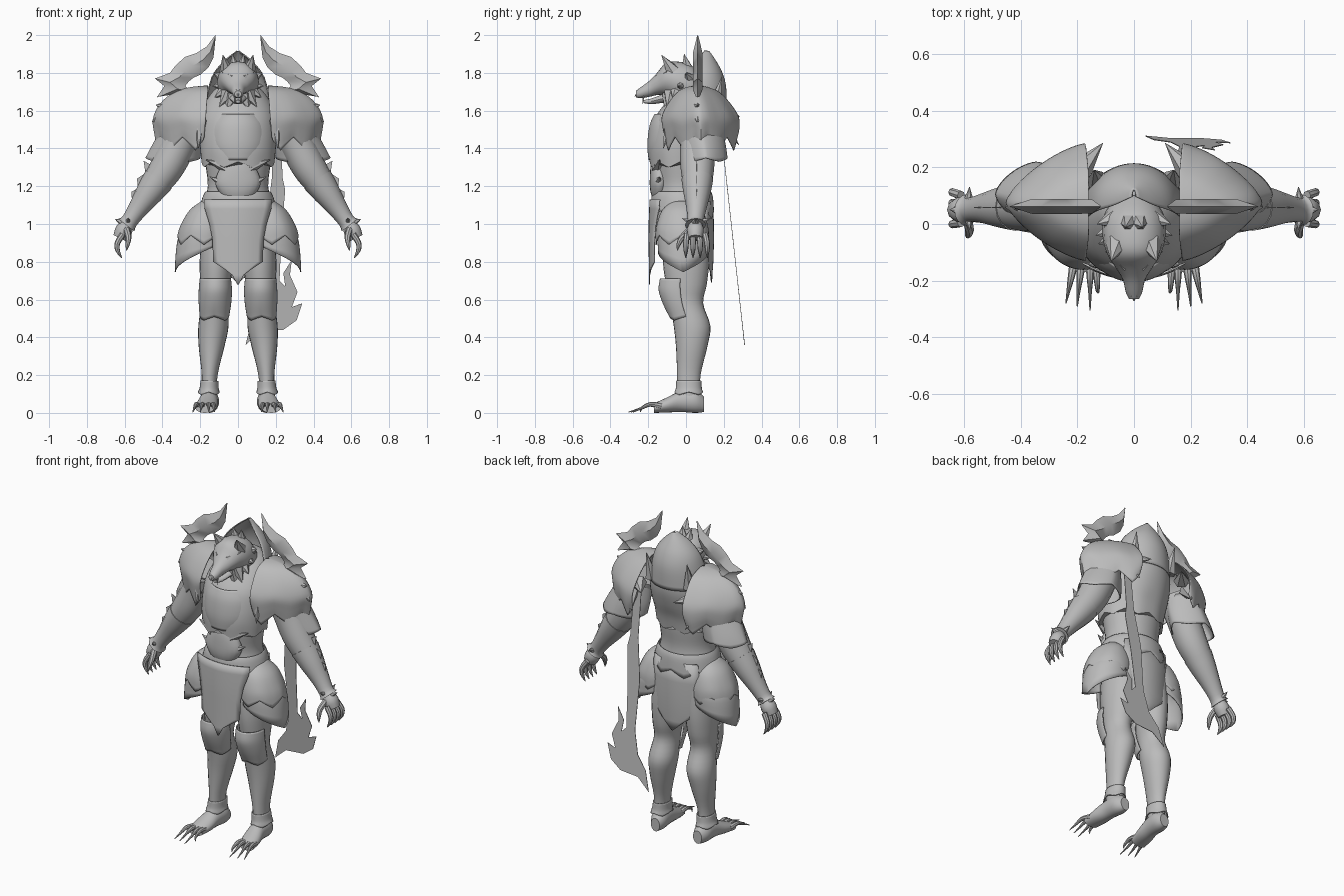
import bpy, bmesh, math
from mathutils import Vector

steel = bpy.data.materials.new("grey")
steel.diffuse_color = (0.5, 0.5, 0.5, 1)


def finish(name, bm, mirror=False, solid=0.0, angle=40):
    bmesh.ops.recalc_face_normals(bm, faces=bm.faces[:])
    me = bpy.data.meshes.new(name)
    bm.to_mesh(me)
    bm.free()
    for p in me.polygons:
        p.use_smooth = angle > 0
    me.set_sharp_from_angle(angle=math.radians(angle))
    me.materials.append(steel)
    ob = bpy.data.objects.new(name, me)
    bpy.context.collection.objects.link(ob)
    if solid:
        m = ob.modifiers.new("thickness", 'SOLIDIFY')
        m.thickness = solid
        m.offset = 0
    if mirror:
        m = ob.modifiers.new("mirror", 'MIRROR')
        m.use_mirror_merge = False
    return ob


def skin(bm, rows, closed=True, caps=True):
    """Join rows of points into a surface."""
    vs = [[bm.verts.new(p) for p in r] for r in rows]
    n = len(vs[0])
    for a, b in zip(vs, vs[1:]):
        for i in range(n if closed else n - 1):
            j = (i + 1) % n
            bm.faces.new((a[i], a[j], b[j], b[i]))
    if closed and caps:
        bm.faces.new(vs[0])
        bm.faces.new(vs[-1])


def smooth_path(pts, steps):
    out = []
    for i in range(len(pts) - 1):
        p = [pts[max(i - 1, 0)], pts[i], pts[i + 1], pts[min(i + 2, len(pts) - 1)]]
        for s in range(steps):
            t = s / steps
            out.append([0.5 * (2 * b + (c - a) * t + (2 * a - 5 * b + 4 * c - d) * t * t
                               + (3 * b - a - 3 * c + d) * t ** 3) for a, b, c, d in zip(*p)])
    return out + [list(pts[-1])]


def loft(name, rings, axis='z', arc=None, n=32, jag=(0, 0), e=1.0, mirror=False,
         steps=4, caps=True, floor=None):
    """Rings are (position on axis, centre 1, centre 2, radius 1, radius 2)."""
    path = smooth_path(rings, steps)
    a0, a1 = arc or (0, 360)
    rows = []
    for k, (t, c1, c2, r1, r2) in enumerate(path):
        f = k / (len(path) - 1)
        row = []
        for i in range(n if arc is None else n + 1):
            u = i / n
            a = math.radians(a0 + (a1 - a0) * u)
            c, s = math.cos(a), math.sin(a)
            p1 = c1 + max(r1, .002) * math.copysign(abs(c) ** e, c)
            p2 = c2 + max(r2, .002) * math.copysign(abs(s) ** e, s)
            tt = t - jag[1] * f ** 4 * (1 - abs(2 * ((u * jag[0]) % 1) - 1))
            q = [p1, p2, tt] if axis == 'z' else [p1, tt, p2]
            if floor is not None:
                q[2] = max(q[2], floor)
            row.append(q)
        rows.append(row)
    bm = bmesh.new()
    skin(bm, rows, arc is None, caps)
    return finish(name, bm, mirror, 0.006 if arc or not caps else 0)


def tube(name, pts, n=8, mirror=True, steps=3):
    """Round limb through points (x, y, z, radius)."""
    pts = smooth_path(pts, steps)
    P = [Vector(p[:3]) for p in pts]
    ref = Vector((0, 1, 0)) if abs((P[-1] - P[0]).normalized().y) < .7 else Vector((0, 0, 1))
    rows = []
    for k, p in enumerate(P):
        d = (P[min(k + 1, len(P) - 1)] - P[max(k - 1, 0)]).normalized()
        u = d.cross(ref).normalized()
        v = u.cross(d)
        r = max(pts[k][3], .001)
        rows.append([p + r * (u * math.cos(i * math.tau / n) + v * math.sin(i * math.tau / n))
                     for i in range(n)])
    bm = bmesh.new()
    skin(bm, rows)
    return finish(name, bm, mirror)


def spike(name, base, tip, r, mirror=True):
    return tube(name, [(*base, r), (*tip, .001)], 6, mirror, 1)


def plate(name, outline, yfun, mirror=False):
    bm = bmesh.new()
    f = bm.faces.new([bm.verts.new((x, yfun(x, z), z)) for x, z in outline])
    f.normal_update()
    bmesh.ops.triangulate(bm, faces=[f])
    return finish(name, bm, mirror, 0.003, 0)


def sheet(name, rows, bend):
    """Curved hanging cloth from rows (z, half width, y)."""
    bm = bmesh.new()
    skin(bm, [[(w * k / 5, y + bend * (w * k / 5) ** 2, z) for k in range(-5, 6)]
              for z, w, y in rows], closed=False)
    return finish(name, bm, solid=0.006)


# torso
loft("waist", [(.88, 0, -.01, .15, .11), (1.0, 0, -.02, .17, .14), (1.1, 0, -.02, .18, .145),
               (1.2, 0, -.02, .16, .135), (1.3, 0, -.02, .17, .145), (1.37, 0, -.02, .18, .15)])
loft("belt", [(1.17, 0, -.02, .17, .15), (1.14, 0, -.02, .185, .16), (1.07, 0, -.02, .205, .165)],
     caps=False, jag=(8, .04), n=48)
loft("cuirass", [(1.74, 0, .07, .08, .08), (1.71, 0, .07, .125, .115), (1.65, 0, .05, .17, .15),
                 (1.57, 0, .02, .2, .18), (1.48, 0, -.005, .205, .182), (1.4, 0, -.025, .2, .172),
                 (1.33, 0, -.03, .193, .162)], jag=(8, .03), n=48)
loft("breastplate", [(1.58, 0, -.05, .12, .115), (1.52, 0, -.05, .155, .14),
                     (1.42, 0, -.05, .165, .152), (1.34, 0, -.05, .14, .145)], arc=(200, 340))
loft("belly_medallion", [(1.36, 0, -.14, .03, .02), (1.32, 0, -.14, .08, .045), (1.23, 0, -.14, .12, .052),
                         (1.17, 0, -.14, .1, .048), (1.12, 0, -.14, .06, .03)], n=20)
for x, z in ((.17, 1.34), (.15, 1.25)):
    spike("belly_spike", (.06, -.15, z - .04), (x, -.14, z), .035)

# hood standing behind the head
loft("hood", [(1.915, 0, .1, .006, .02), (1.865, 0, .08, .07, .075), (1.8, 0, .07, .125, .12),
              (1.72, 0, .06, .155, .15), (1.6, 0, .04, .18, .17)], arc=(-10, 190))
spike("collar_spike", (.13, .15, 1.62), (.14, .19, 1.78), .04)

# wolf head
loft("head", [(.1, 0, 1.69, .07, .07), (.03, 0, 1.73, .105, .11), (-.05, 0, 1.755, .11, .105),
              (-.11, 0, 1.765, .092, .085), (-.155, 0, 1.74, .064, .058), (-.195, 0, 1.715, .04, .042),
              (-.24, 0, 1.695, .029, .029), (-.264, 0, 1.688, .018, .018)], axis='y', n=20)
loft("jaw", [(-.04, 0, 1.68, .065, .05), (-.12, 0, 1.665, .045, .025), (-.18, 0, 1.65, .028, .016),
             (-.225, 0, 1.648, .012, .008)], axis='y', n=14)
spike("nose", (0, -.245, 1.70), (0, -.272, 1.675), .018, False)
spike("fang", (.016, -.225, 1.685), (.018, -.23, 1.635), .008)
spike("ear", (.06, -.07, 1.81), (.08, -.13, 1.895), .04)
spike("brow", (.03, -.15, 1.77), (.09, -.1, 1.81), .02)
for k, (x, y, z) in enumerate([(.135, -.04, 1.73), (.125, -.07, 1.67), (.1, -.1, 1.62), (.06, -.11, 1.59),
                               (.13, .0, 1.8), (.03, -.01, 1.9)]):
    spike("mane_tuft_%d" % k, (x * .5, y + .02, 1.74 + (z - 1.74) * .4), (x, y, z), .042)

# layered shoulder armour, widest at the body and pointed outward
loft("pauldron", [(1.73, .16, .06, .01, .01), (1.72, .16, .06, .1, .06), (1.695, .16, .065, .18, .11),
                  (1.64, .165, .07, .245, .16), (1.57, .17, .075, .278, .2), (1.51, .175, .08, .265, .2),
                  (1.46, .18, .08, .245, .185)],
     e=1.45, arc=(-90, 90), jag=(5, .07), n=40, mirror=True)
loft("pauldron_skirt", [(1.53, .29, .075, .1, .11), (1.42, .32, .095, .13, .112), (1.35, .345, .105, .142, .112)],
     jag=(4, .02), n=40, e=1.3, mirror=True, caps=False)
for k, (a, b, r) in enumerate([((.19, .19, 1.58), (.11, .285, 1.57), .045), ((.24, .18, 1.54), (.19, .28, 1.42), .045),
                               ((.41, .065, 1.57), (.455, .06, 1.54), .04), ((.38, .06, 1.62), (.435, .06, 1.63), .035),
                               ((.2, -.08, 1.55), (.21, -.12, 1.4), .04)]):
    spike("pauldron_spike_%d" % k, a, b, r)

# curved horns with barbed roots
outer = [(.43, 1.67), (.39, 1.73), (.44, 1.77), (.36, 1.80), (.33, 1.84), (.28, 1.885), (.22, 1.905),
         (.165, 1.94), (.12, 2.0)]
inner = [(.40, 1.68), (.25, 1.70), (.28, 1.73), (.26, 1.755), (.235, 1.775), (.2, 1.79), (.155, 1.83),
         (.13, 1.88), (.118, 1.99)]
bm = bmesh.new()
horn = []
for (ax, az), (bx, bz) in zip(outer, inner):
    h = min(.026, .35 * math.hypot(ax - bx, az - bz))
    mx, mz = (ax + bx) / 2, (az + bz) / 2
    horn.append([(ax, .062, az), (mx, .062 - h, mz), (bx, .062, bz), (mx, .062 + h, mz)])
skin(bm, horn)
finish("horn", bm, True, angle=50)

# arms, bracers and clawed hands
tube("arm", [(.25, .05, 1.56, .09), (.31, .06, 1.43, .092), (.37, .06, 1.31, .09), (.43, .06, 1.22, .078),
             (.5, .055, 1.12, .058), (.57, .05, 1.02, .038), (.59, .05, .99, .036)], 16)
tube("bracer", [(.42, .06, 1.235, .084), (.47, .058, 1.165, .072), (.53, .055, 1.08, .053),
                (.575, .05, 1.015, .044), (.59, .05, .995, .055)], 16)
plate("bracer_fin", [(.42, 1.29), (.5, 1.335), (.49, 1.27), (.535, 1.24), (.53, 1.19), (.565, 1.17),
                     (.56, 1.11), (.58, 1.08), (.54, 1.05), (.44, 1.2)], lambda x, z: .058, True)
spike("cuff_spike", (.59, .05, 1.0), (.65, .05, 1.025), .035)
for y in (-.02, .13):
    spike("cuff_side_spike", (.585, .05, 1.0), (.58, y, 1.03), .03)
tube("palm", [(.585, .05, 1.0, .034), (.605, .05, .965, .046), (.625, .05, .925, .038)], 10)
for k in range(4):
    y = .005 + .032 * k
    tube("finger_%d" % k, [(.61, y, .945, .016), (.638, y + .005 * (k - 1), .9, .015),
                           (.637, y + .006 * (k - 1), .86, .012), (.615, y + .006 * (k - 1), .82, .002)], 8)
tube("thumb", [(.59, .02, .97, .018), (.58, -.02, .93, .016), (.585, -.04, .89, .011), (.59, -.045, .86, .002)], 8)

# hanging cloth and hip guards
sheet("front_tabard", [(1.13, .18, -.19), (1.08, .175, -.192), (1.0, .15, -.195), (.92, .135, -.195),
                       (.8, .13, -.194), (.76, .07, -.194), (.73, .03, -.194), (.68, .004, -.194)], 1.6)
sheet("back_tabard", [(1.12, .15, .14), (1.0, .16, .145), (.9, .14, .145), (.8, .13, .142),
                      (.75, .07, .138), (.69, .004, .135)], -2.0)
loft("hip_guard_lower", [(1.0, .175, -.015, .1, .115), (.94, .185, -.015, .128, .132),
                         (.88, .19, -.015, .142, .13)],
     arc=(-115, 115), jag=(1, .135), n=36, mirror=True)
loft("hip_guard_upper", [(1.12, .16, -.02, .03, .05), (1.07, .165, -.02, .09, .105), (.99, .175, -.02, .127, .135),
                         (.94, .18, -.02, .138, .138)], arc=(-120, 120), jag=(4, .05), n=40, mirror=True)

# legs, knee guards and clawed feet
loft("leg", [(.96, .105, 0, .09, .12), (.8, .115, 0, .088, .122), (.68, .12, .002, .08, .108),
             (.58, .125, .003, .07, .088), (.46, .13, .032, .08, .097), (.35, .14, .03, .068, .083),
             (.2, .15, .015, .042, .062), (.08, .155, .015, .042, .06)], mirror=True, n=24)
loft("knee_guard", [(.71, .12, -.03, .08, .105), (.65, .12, -.03, .085, .112), (.58, .122, -.02, .083, .1),
                    (.51, .125, 0, .075, .085)], arc=(180, 360), jag=(2, .02), mirror=True)
loft("greave_cuff", [(.17, .15, .015, .045, .064), (.13, .153, .015, .048, .066), (.11, .155, .015, .055, .073)],
     caps=False, jag=(4, .015), n=24, mirror=True)
loft("foot", [(.095, .145, .045, .03, .04), (.05, .15, .06, .05, .06), (-.03, .155, .06, .05, .055),
              (-.1, .165, .042, .056, .04), (-.17, .175, .025, .05, .025)], axis='y', n=20, mirror=True, floor=0)
for k, (x0, x1, y1) in enumerate([(.135, .125, -.24), (.155, .155, -.305), (.185, .2, -.29), (.21, .24, -.28)]):
    tube("toe_%d" % k, [(x0, -.13, .035, .017), (x0 * .6 + x1 * .4, -.19, .045, .012),
                        (x0 * .3 + x1 * .7, -.235, .025, .007), (x1, y1, .004, .002)], 8)

# axe carried on the back
plate("back_axe", [(.18, 1.56), (.23, 1.52), (.235, 1.25), (.25, 1.18), (.23, .95), (.22, .7), (.25, .67),
                   (.24, .74), (.285, .81), (.275, .73), (.315, .64), (.285, .56), (.34, .58), (.31, .49),
                   (.24, .44), (.12, .43), (.04, .36), (.07, .48), (.13, .56), (.16, .7), (.15, 1.0),
                   (.18, 1.25)], lambda x, z: .22 + (1.18 - z) * .11)
